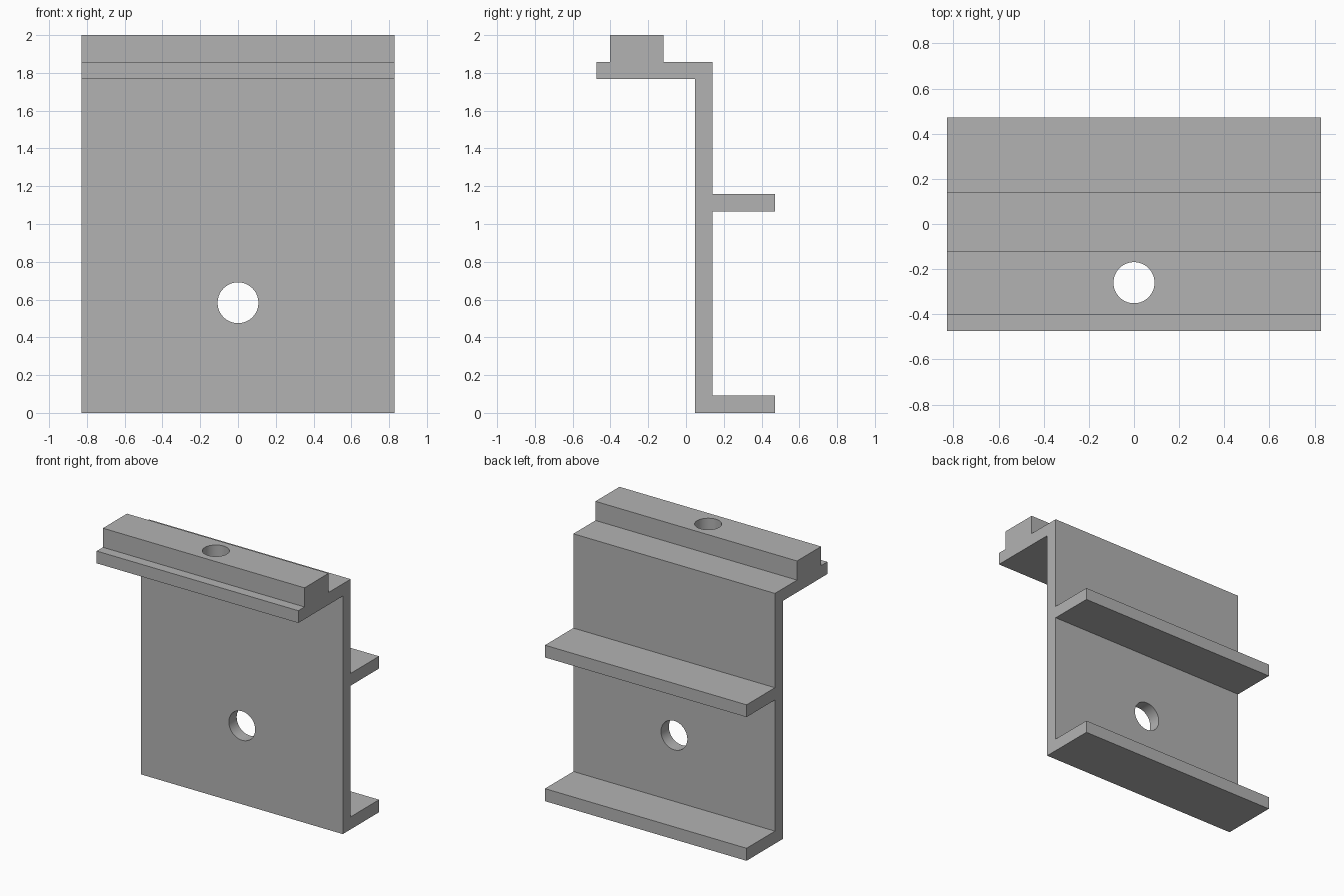
import bpy, bmesh
from math import radians

cube = bpy.data.objects.get("Cube")
if cube:
    bpy.data.objects.remove(cube, do_unlink=True)

HALF_WIDTH = 0.828

grey = bpy.data.materials.new("plain grey")
grey.use_nodes = True
colour = (0.45, 0.45, 0.45, 1)
grey.diffuse_color = colour
grey.node_tree.nodes["Principled BSDF"].inputs["Base Color"].default_value = colour


def extrude_profile(name, points):
    """Extrude a (y, z) outline across the full width."""
    bm = bmesh.new()
    face = bm.faces.new([bm.verts.new((-HALF_WIDTH, y, z)) for y, z in points])
    out = bmesh.ops.extrude_face_region(bm, geom=[face])
    verts = [v for v in out["geom"] if isinstance(v, bmesh.types.BMVert)]
    bmesh.ops.translate(bm, verts=verts, vec=(2 * HALF_WIDTH, 0, 0))
    bmesh.ops.recalc_face_normals(bm, faces=bm.faces)
    mesh = bpy.data.meshes.new(name)
    bm.to_mesh(mesh)
    bm.free()
    mesh.materials.append(grey)
    obj = bpy.data.objects.new(name, mesh)
    bpy.context.collection.objects.link(obj)
    return obj


def drill(obj, radius, location, rotation=(0, 0, 0)):
    """Cut a round through hole."""
    bpy.ops.mesh.primitive_cylinder_add(
        vertices=64, radius=radius, depth=0.6, location=location, rotation=rotation)
    cutter = bpy.context.object
    cutter.name = "hole_cutter"
    cutter.hide_render = True
    cutter.data.materials.append(grey)
    mod = obj.modifiers.new("hole", "BOOLEAN")
    mod.operation = "DIFFERENCE"
    mod.solver = "EXACT"
    mod.object = cutter
    bpy.context.view_layer.objects.active = obj
    bpy.ops.object.modifier_apply(modifier=mod.name)
    bpy.data.objects.remove(cutter, do_unlink=True)


# Bracket section: web, two rear shelves, front flange with raised rail
front, web_front, web_back, rear = -0.475, 0.047, 0.139, 0.472
bracket = extrude_profile("bracket", [
    (web_front, 0), (rear, 0), (rear, 0.093), (web_back, 0.093),
    (web_back, 1.067), (rear, 1.067), (rear, 1.158), (web_back, 1.158),
    (web_back, 1.858), (-0.12, 1.858), (-0.12, 2), (-0.402, 2),
    (-0.402, 1.858), (front, 1.858), (front, 1.767), (web_front, 1.767),
])

# Holes through the web and through the rail
drill(bracket, 0.108, (0, 0.09, 0.583), (radians(90), 0, 0))
drill(bracket, 0.091, (0, -0.26, 1.88))

# Smooth hole walls, crisp edges elsewhere
bpy.ops.object.select_all(action="DESELECT")
bracket.select_set(True)
bpy.context.view_layer.objects.active = bracket
bpy.ops.object.shade_smooth_by_angle(angle=radians(30))
